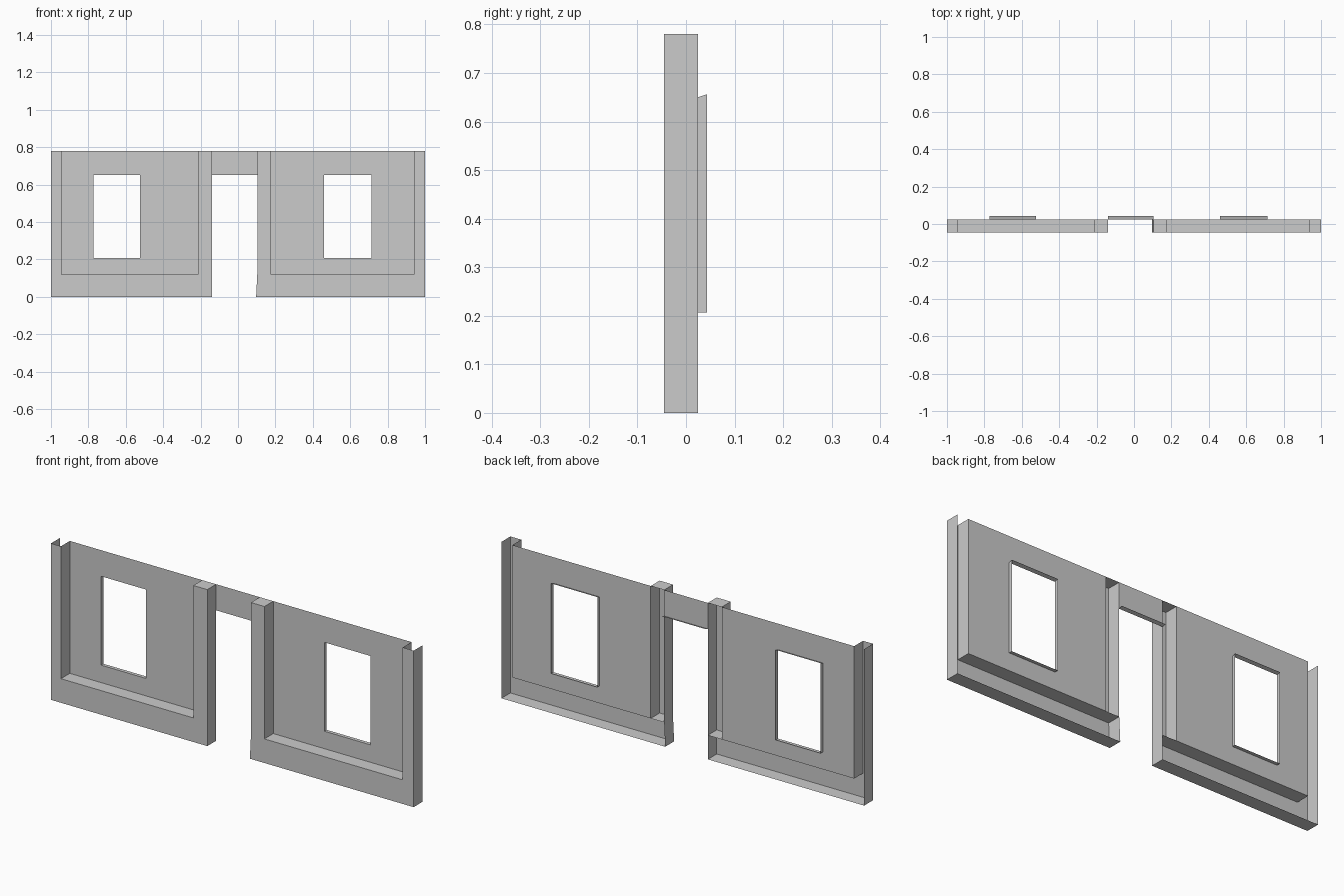
import bpy
import bmesh

if "Cube" in bpy.data.objects:
    bpy.data.objects.remove(bpy.data.objects["Cube"])

FRONT, BACK, TRIM = -0.045, 0.025, 0.043   # depths of frame, panel, opening trim
TOP, LEDGE = 0.78, 0.12
SILL, HEAD, HEAD_BACK = 0.207, 0.65, 0.656


def sheet(name, quads):
    """One thin-sheet object from a list of quads."""
    bm = bmesh.new()
    for q in quads:
        bm.faces.new([bm.verts.new(p) for p in q])
    bmesh.ops.remove_doubles(bm, verts=bm.verts, dist=1e-5)
    bmesh.ops.recalc_face_normals(bm, faces=bm.faces)
    me = bpy.data.meshes.new(name)
    bm.to_mesh(me)
    bm.free()
    ob = bpy.data.objects.new(name, me)
    bpy.context.collection.objects.link(ob)


def facing(x0, x1, z0, z1, y):
    return [(x0, y, z0), (x1, y, z0), (x1, y, z1), (x0, y, z1)]


def level(x0, x1, z):
    return [(x0, FRONT, z), (x1, FRONT, z), (x1, BACK, z), (x0, BACK, z)]


def side(z0, z1, x0, x1=None):
    x1 = x0 if x1 is None else x1
    return [(x0, FRONT, z0), (x0, BACK, z0), (x1, BACK, z1), (x1, FRONT, z1)]


def ring(x0, x1, z0, z1, y, z1b=None):
    return facing(x0, x1, z0, z1, y)


def bridge(a, b):
    return [[a[i], a[(i + 1) % 4], b[(i + 1) % 4], b[i]] for i in range(4)]


def bay(label, end, p_end, p_door, foot, jamb, w0, w1):
    # hollow surround: end pilaster, base, door pilaster
    sheet(label + "_surround", [
        facing(end, p_end, LEDGE, TOP, FRONT),
        facing(p_door, jamb, LEDGE, TOP, FRONT),
        [(end, FRONT, 0), (foot, FRONT, 0), (jamb, FRONT, LEDGE), (p_door, FRONT, LEDGE)],
        [(end, FRONT, 0), (p_door, FRONT, LEDGE), (p_end, FRONT, LEDGE), (end, FRONT, LEDGE)],
        level(end, foot, 0),
        level(p_end, jamb, LEDGE),
        level(p_door, jamb, TOP),
        side(0, LEDGE, end), side(LEDGE, TOP, end),
        side(LEDGE, TOP, p_end), side(LEDGE, TOP, p_door),
        side(0, LEDGE, foot, jamb), side(LEDGE, TOP, jamb),
    ])
    # recessed panel with window hole
    x0, x1 = sorted((p_end, p_door))
    hole = facing(w0, w1, SILL, HEAD, BACK)
    sheet(label + "_panel", bridge(facing(x0, x1, LEDGE, TOP, BACK), hole))
    # window reveal
    sheet(label + "_window_reveal",
          bridge(hole, facing(w0, w1, SILL, HEAD_BACK, TRIM)))


bay("left", -1.0, -0.945, -0.215, -0.138, -0.138, -0.773, -0.525)
bay("right", 1.0, 0.94, 0.177, 0.097, 0.103, 0.459, 0.714)

# lintel over the doorway with its soffit
sheet("door_lintel", [
    facing(-0.138, 0.103, HEAD, TOP, BACK),
    [(-0.138, BACK, HEAD), (0.103, BACK, HEAD),
     (0.103, TRIM, HEAD_BACK), (-0.138, TRIM, HEAD_BACK)],
])
